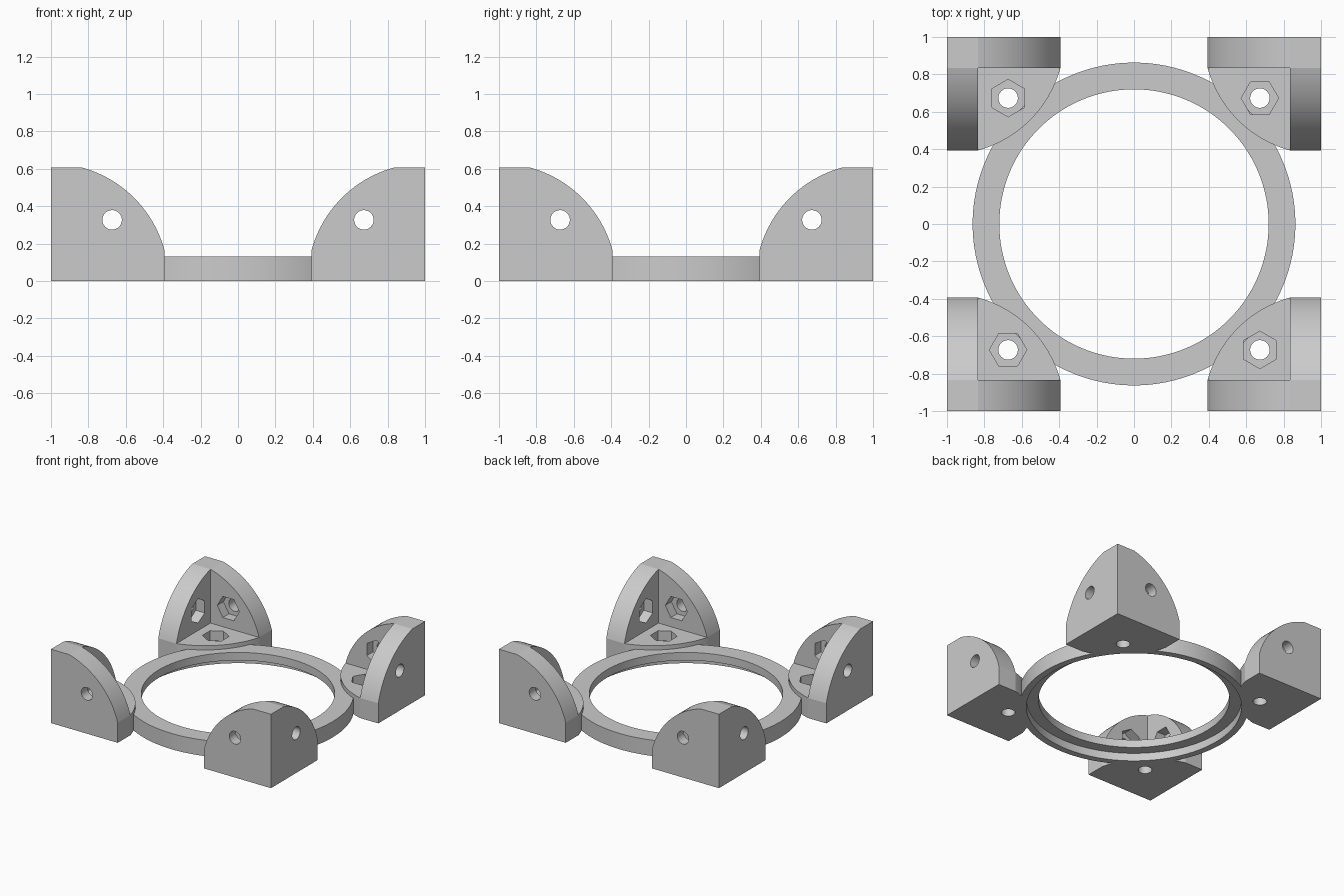
import bpy, bmesh, math
from mathutils import Matrix

if "Cube" in bpy.data.objects:
    bpy.data.objects.remove(bpy.data.objects["Cube"], do_unlink=True)

SIZE, WALL = 0.607, 0.165        # bracket side and wall thickness
HOLE = 0.327                     # bolt centre from the bracket corner
OUTER, SEAT, INNER = 0.863, 0.81, 0.72
RING_TOP, LEDGE = 0.13, 0.065

grey = bpy.data.materials.new("light grey")
grey.use_nodes = True
colour = (0.6, 0.6, 0.6, 1)
grey.diffuse_color = colour
grey.node_tree.nodes["Principled BSDF"].inputs["Base Color"].default_value = colour


def make_object(name, bm):
    bmesh.ops.recalc_face_normals(bm, faces=bm.faces)
    mesh = bpy.data.meshes.new(name)
    bm.to_mesh(mesh)
    bm.free()
    mesh.materials.append(grey)
    obj = bpy.data.objects.new(name, mesh)
    bpy.context.collection.objects.link(obj)
    return obj


def prism(name, points, low, high):
    bm = bmesh.new()
    face = bm.faces.new([bm.verts.new((x, y, low)) for x, y in points])
    moved = bmesh.ops.extrude_face_region(bm, geom=[face])["geom"]
    verts = [v for v in moved if isinstance(v, bmesh.types.BMVert)]
    bmesh.ops.translate(bm, verts=verts, vec=(0, 0, high - low))
    return make_object(name, bm)


def polygon(centre, radius, sides):
    angles = [math.tau * i / sides for i in range(sides)]
    return [(centre + radius * math.cos(a), centre + radius * math.sin(a)) for a in angles]


def activate(obj):
    bpy.ops.object.select_all(action="DESELECT")
    obj.select_set(True)
    bpy.context.view_layer.objects.active = obj


def combine(target, tool, operation):
    mod = target.modifiers.new("combine", "BOOLEAN")
    mod.operation, mod.solver, mod.object = operation, "EXACT", tool
    activate(target)
    bpy.ops.object.modifier_apply(modifier=mod.name)
    bpy.data.objects.remove(tool, do_unlink=True)


def smooth(obj):
    activate(obj)
    bpy.ops.object.shade_smooth_by_angle(angle=math.radians(12))


# One bracket wall: square corner with a rounded far side
radius = math.hypot(SIZE, WALL)
start = math.atan2(WALL, SIZE)
sweep = math.pi / 2 - 2 * start
steps = 20
outline = [(0, 0), (SIZE, 0)]
for i in range(steps + 1):
    a = start + sweep * i / steps
    outline.append((radius * math.cos(a), radius * math.sin(a)))
outline.append((0, SIZE))
bracket = prism("bracket_front_right", outline, 0, WALL)

# Bolt hole and hexagonal nut pocket
combine(bracket, prism("bolt_cutter", polygon(HOLE, 0.052, 48), -0.1, 0.3), "DIFFERENCE")
combine(bracket, prism("nut_cutter", polygon(HOLE, 0.1, 6), WALL - 0.08, 0.3), "DIFFERENCE")

# Two more walls by turning the first one about the corner diagonal
turn = Matrix(((0, 0, 1, 0), (1, 0, 0, 0), (0, 1, 0, 0), (0, 0, 0, 1)))
walls = []
for matrix in (turn, turn @ turn):
    wall = bracket.copy()
    wall.data = bracket.data.copy()
    wall.data.transform(matrix)
    bpy.context.collection.objects.link(wall)
    walls.append(wall)
for wall in walls:
    combine(bracket, wall, "UNION")
bracket.data.transform(Matrix.Translation((-1, -1, 0)))

# Clear the ring's seat out of the bracket
combine(bracket, prism("seat_cutter", polygon(0, SEAT, 128), -0.1, LEDGE), "DIFFERENCE")
smooth(bracket)

# Repeat the bracket at the other corners
for i, corner in enumerate(("front_left", "back_left", "back_right"), 1):
    copy = bracket.copy()
    copy.name = "bracket_" + corner
    copy.rotation_euler.z = i * math.pi / 2
    bpy.context.collection.objects.link(copy)

# Ring with a stepped seat underneath
profile = [(INNER, LEDGE), (SEAT, LEDGE), (SEAT, 0), (OUTER, 0),
           (OUTER, RING_TOP), (INNER, RING_TOP)]
bm = bmesh.new()
verts = [bm.verts.new((r, 0, z)) for r, z in profile]
edges = [bm.edges.new((verts[i - 1], verts[i])) for i in range(len(verts))]
bmesh.ops.spin(bm, geom=verts + edges, cent=(0, 0, 0), axis=(0, 0, 1),
               angle=math.tau, steps=128)
bmesh.ops.remove_doubles(bm, verts=bm.verts, dist=0.0001)
smooth(make_object("ring", bm))
